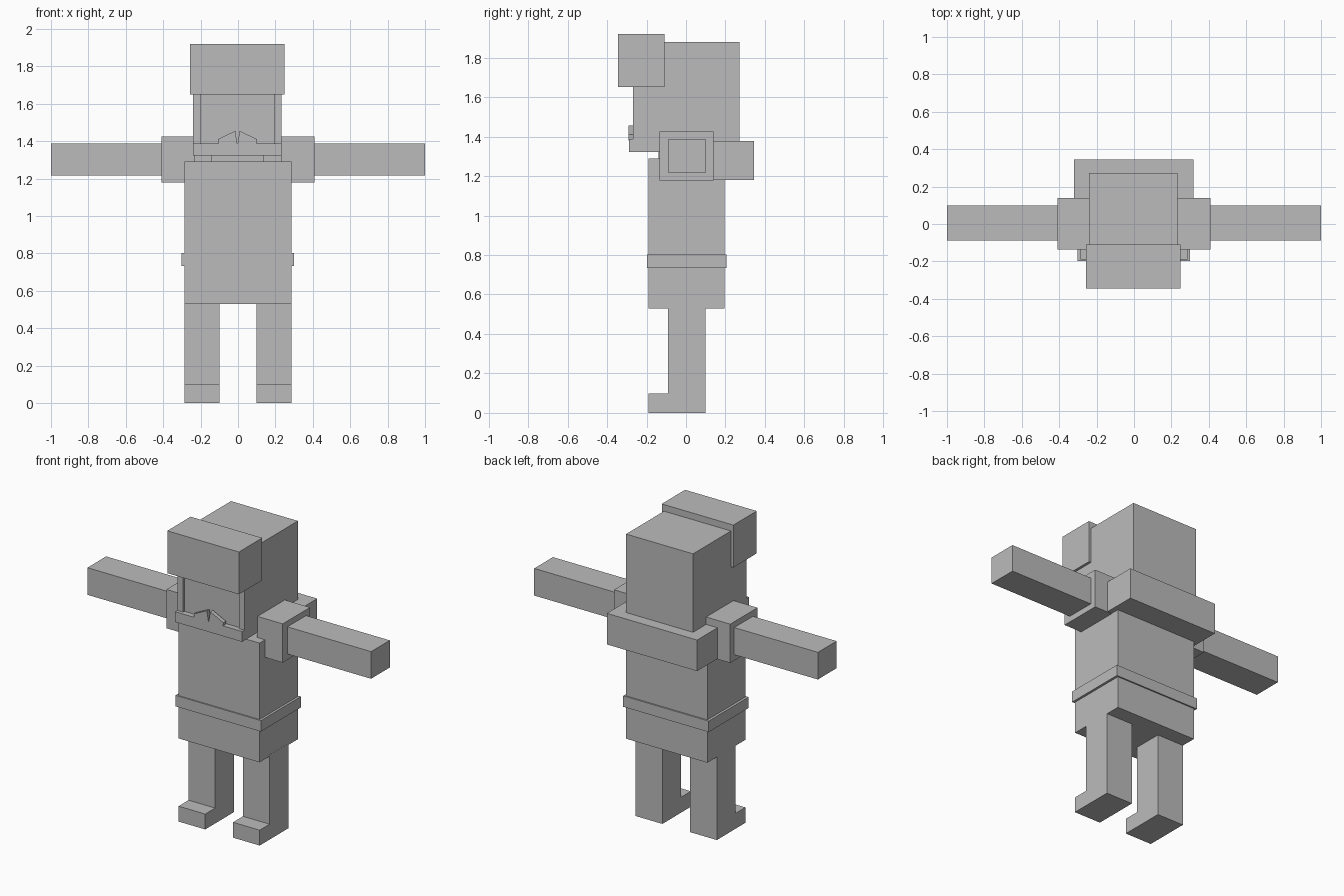
import bpy
import bmesh

old = bpy.data.objects.get("Cube")
if old:
    bpy.data.objects.remove(old, do_unlink=True)

grey = bpy.data.materials.new("plain_grey")
grey.use_nodes = True
grey.diffuse_color = (0.5, 0.5, 0.5, 1)
shader = next(n for n in grey.node_tree.nodes if n.type == 'BSDF_PRINCIPLED')
shader.inputs["Base Color"].default_value = (0.5, 0.5, 0.5, 1)


def prism(name, outline, y0, y1):
    """Extrude an outline in x and z from y0 back to y1."""
    bm = bmesh.new()
    face = bm.faces.new([bm.verts.new((x, y0, z)) for x, z in outline])
    out = bmesh.ops.extrude_face_region(bm, geom=[face])
    verts = [v for v in out["geom"] if isinstance(v, bmesh.types.BMVert)]
    bmesh.ops.translate(bm, verts=verts, vec=(0, y1 - y0, 0))
    bmesh.ops.recalc_face_normals(bm, faces=bm.faces)
    mesh = bpy.data.meshes.new(name)
    bm.to_mesh(mesh)
    bm.free()
    mesh.materials.append(grey)
    obj = bpy.data.objects.new(name, mesh)
    bpy.context.collection.objects.link(obj)
    return obj


def box(name, x, y, z):
    return prism(name, [(x[0], z[0]), (x[1], z[0]), (x[1], z[1]), (x[0], z[1])], *y)


# Body
box("torso", (-0.287, 0.285), (-0.19, 0.195), (0.53, 1.29))
box("belt", (-0.303, 0.3), (-0.198, 0.204), (0.733, 0.803))
box("neck", (-0.145, 0.14), (-0.14, 0.14), (1.28, 1.33))
box("shoulder_pack", (-0.32, 0.317), (0.14, 0.345), (1.18, 1.378))

# Head, cap and face trim
left, right = -0.24, 0.232
box("head", (left, right), (-0.255, 0.272), (1.322, 1.878))
box("cap_front", (-0.257, 0.248), (-0.345, -0.11), (1.65, 1.92))
box("right_sideburn", (left, -0.2), (-0.268, -0.25), (1.38, 1.65))
box("left_sideburn", (0.195, right), (-0.268, -0.25), (1.38, 1.65))
box("jaw", (left, right), (-0.29, -0.25), (1.322, 1.388))

# Moustache wings, arms and legs, one of each per side
for side, s in (("left", 1), ("right", -1)):
    def mirrored(a, b):
        return (a, b) if s > 0 else (-b, -a)

    wing = [(0.0, 1.38), (0.1, 1.38), (0.105, 1.41), (0.012, 1.455), (0.003, 1.4)]
    prism(side + "_moustache", [(s * x - 0.003, z) for x, z in wing], -0.292, -0.267)
    box(side + "_shoulder", mirrored(0.23, 0.41), (-0.135, 0.14), (1.178, 1.425))
    box(side + "_arm", mirrored(0.4, 1.0), (-0.088, 0.1), (1.215, 1.388))
    box(side + "_leg", mirrored(0.098, 0.286), (-0.09, 0.098), (0, 0.54))
    box(side + "_foot", mirrored(0.098, 0.286), (-0.19, -0.09), (0, 0.098))
